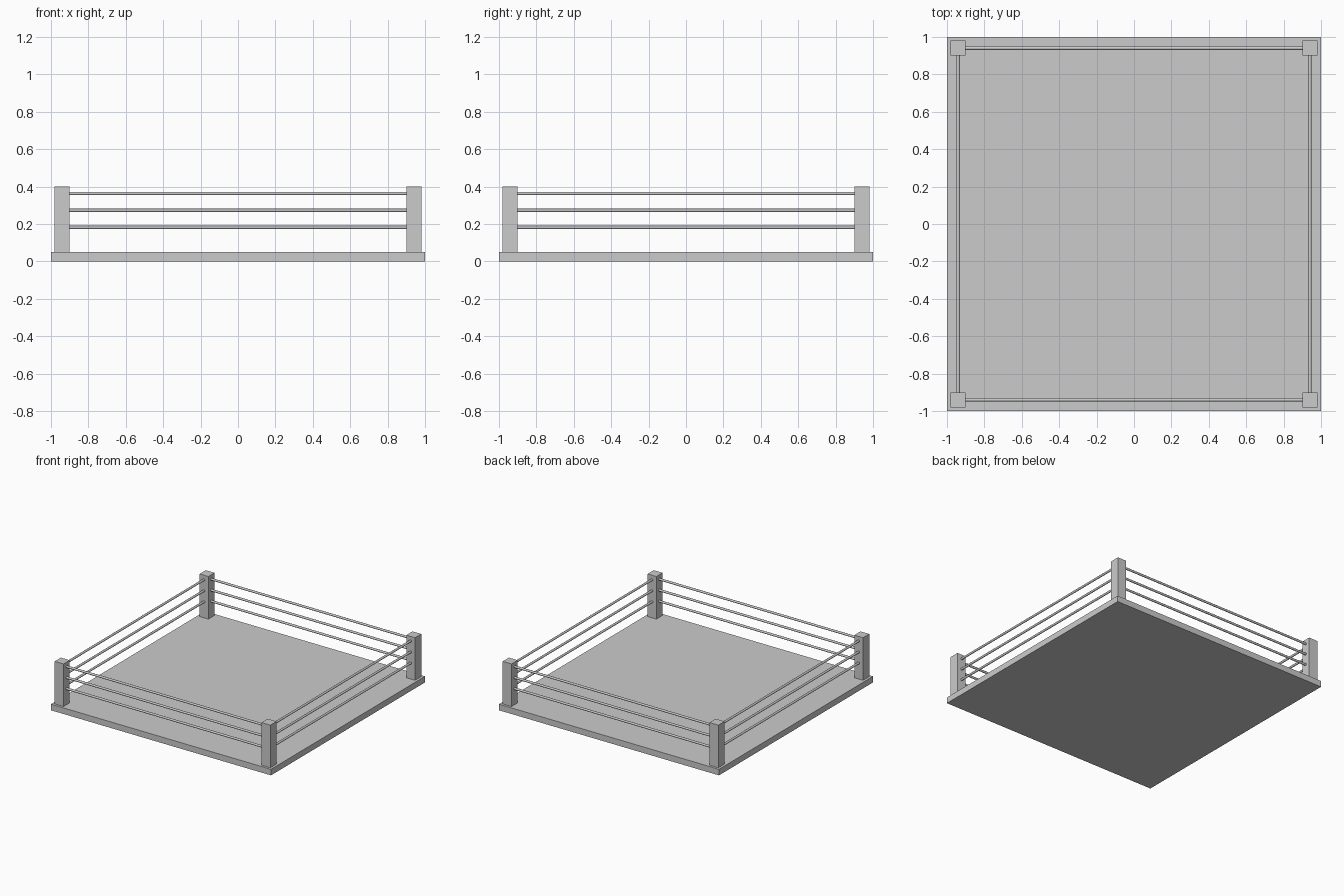
import bpy
from math import radians

if "Cube" in bpy.data.objects:
    bpy.data.objects.remove(bpy.data.objects["Cube"])

POST = 0.94          # post centre offset from the middle
POST_W = 0.08
ROPE_R = 0.009


def box(name, size, loc):
    bpy.ops.mesh.primitive_cube_add(size=1, location=loc)
    ob = bpy.context.object
    ob.name = name
    ob.scale = size
    bpy.ops.object.transform_apply(location=False, rotation=False, scale=True)
    return ob


def rope(name, loc, rot):
    length = 2 * POST - POST_W + 0.01
    bpy.ops.mesh.primitive_cylinder_add(vertices=12, radius=ROPE_R, depth=length,
                                        location=loc, rotation=rot)
    bpy.context.object.name = name
    bpy.ops.object.shade_smooth_by_angle(angle=radians(40))


# Ring floor
box("platform", (2, 2, 0.05), (0, 0, 0.025))

# Corner posts
for x, side in ((-1, "left"), (1, "right")):
    for y, end in ((-1, "front"), (1, "back")):
        box(f"{end}_{side}_post", (POST_W, POST_W, 0.35), (x * POST, y * POST, 0.225))

# Three ropes on each side
for level, z in (("lower", 0.182), ("middle", 0.273), ("upper", 0.363)):
    for s, end, side in ((-1, "front", "left"), (1, "back", "right")):
        rope(f"{end}_{level}_rope", (0, s * POST, z), (0, radians(90), 0))
        rope(f"{side}_{level}_rope", (s * POST, 0, z), (radians(90), 0, 0))
